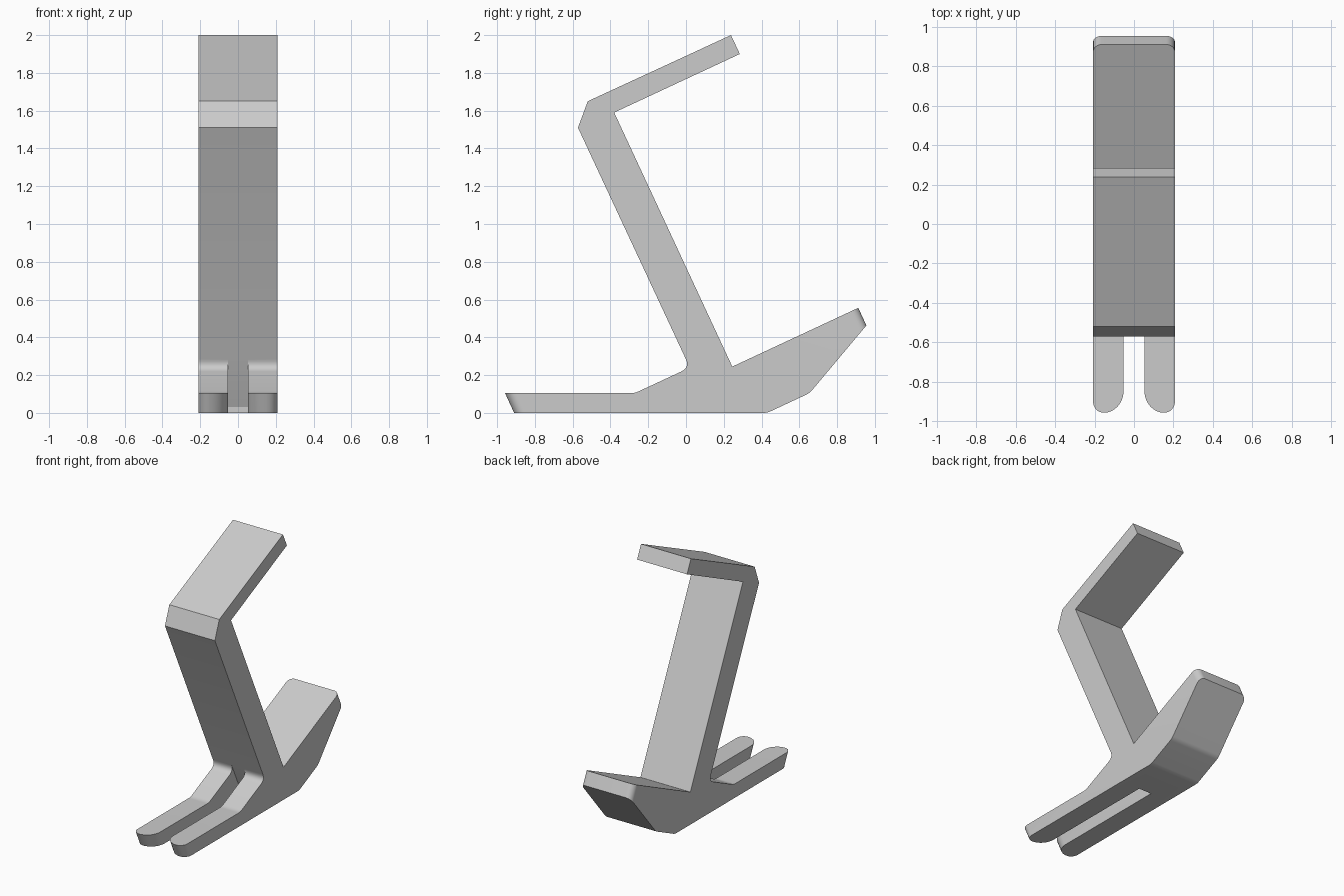
import bpy
import bmesh
from mathutils import Vector

cube = bpy.data.objects.get("Cube")
if cube:
    bpy.data.objects.remove(cube, do_unlink=True)

HALF_WIDTH = 0.208
HALF_SLOT = 0.053

grey = bpy.data.materials.new("plain_grey")
grey.use_nodes = True
grey.diffuse_color = (0.6, 0.6, 0.6, 1)
grey.node_tree.nodes["Principled BSDF"].inputs["Base Color"].default_value = (0.6, 0.6, 0.6, 1)


def round_corners(points, steps=6):
    """Points are (y, z, fillet length); a zero length stays sharp."""
    result = []
    for i, (y, z, length) in enumerate(points):
        corner = Vector((y, z))
        if length == 0:
            result.append(corner)
            continue
        before = Vector(points[i - 1][:2])
        after = Vector(points[(i + 1) % len(points)][:2])
        a = corner + (before - corner).normalized() * length
        b = corner + (after - corner).normalized() * length
        for s in range(steps + 1):
            t = s / steps
            result.append(a.lerp(corner, t).lerp(corner.lerp(b, t), t))
    return result


def extrude_profile(name, profile, half):
    """Extrude a side profile across x."""
    bm = bmesh.new()
    face = bm.faces.new([bm.verts.new((-half, p.x, p.y)) for p in profile])
    ext = bmesh.ops.extrude_face_region(bm, geom=[face])
    moved = [v for v in ext["geom"] if isinstance(v, bmesh.types.BMVert)]
    bmesh.ops.translate(bm, verts=moved, vec=(2 * half, 0, 0))
    bmesh.ops.recalc_face_normals(bm, faces=bm.faces[:])
    mesh = bpy.data.meshes.new(name)
    bm.to_mesh(mesh)
    bm.free()
    obj = bpy.data.objects.new(name, mesh)
    bpy.context.collection.objects.link(obj)
    return obj


# Side outline: foot, cradle, stem and top rest
outline = [
    (-0.91, 0, 0), (0.43, 0, 0.02), (0.655, 0.105, 0.02),
    (0.955, 0.463, 0), (0.912, 0.556, 0), (0.245, 0.245, 0),
    (-0.38, 1.59, 0), (0.285, 1.90, 0), (0.238, 2.0, 0),
    (-0.52, 1.65, 0), (-0.572, 1.51, 0), (0.02, 0.24, 0.05),
    (-0.27, 0.105, 0.02), (-0.958, 0.105, 0),
]
stand = extrude_profile("stand_body", round_corners(outline), HALF_WIDTH)
stand.data.materials.append(grey)

# Slot that splits the foot into two prongs
slot = [(-1.2, -0.1), (0.119, -0.1), (0.119, 0.03), (-0.1025, 0.5), (-1.2, 0.5)]
cutter = extrude_profile("slot_cutter", [Vector(p) for p in slot], HALF_SLOT)
cutter.hide_render = True
cut = stand.modifiers.new("slot", 'BOOLEAN')
cut.operation = 'DIFFERENCE'
cut.solver = 'EXACT'
cut.object = cutter
bpy.ops.object.select_all(action='DESELECT')
bpy.context.view_layer.objects.active = stand
stand.select_set(True)
bpy.ops.object.modifier_apply(modifier=cut.name)
bpy.data.objects.remove(cutter, do_unlink=True)

# Round the prong tips and the cradle lip
bm = bmesh.new()
bm.from_mesh(stand.data)


def round_edges(rule, radius):
    edges = []
    for e in bm.edges:
        a, b = e.verts[0].co, e.verts[1].co
        if abs(a.x - b.x) < 0.001 and abs(a.z - b.z) > 0.05 and rule(a) and rule(b):
            edges.append(e)
    bmesh.ops.bevel(bm, geom=edges, offset=radius, segments=8, profile=0.5,
                    affect='EDGES', clamp_overlap=False)


round_edges(lambda c: c.y < -0.9 and abs(c.x) < 0.1, 0.1)
round_edges(lambda c: c.y < -0.9 and abs(c.x) > 0.2, 0.053)
round_edges(lambda c: c.y > 0.9, 0.045)
bm.to_mesh(stand.data)
bm.free()

bpy.ops.object.shade_smooth_by_angle(angle=0.35)
